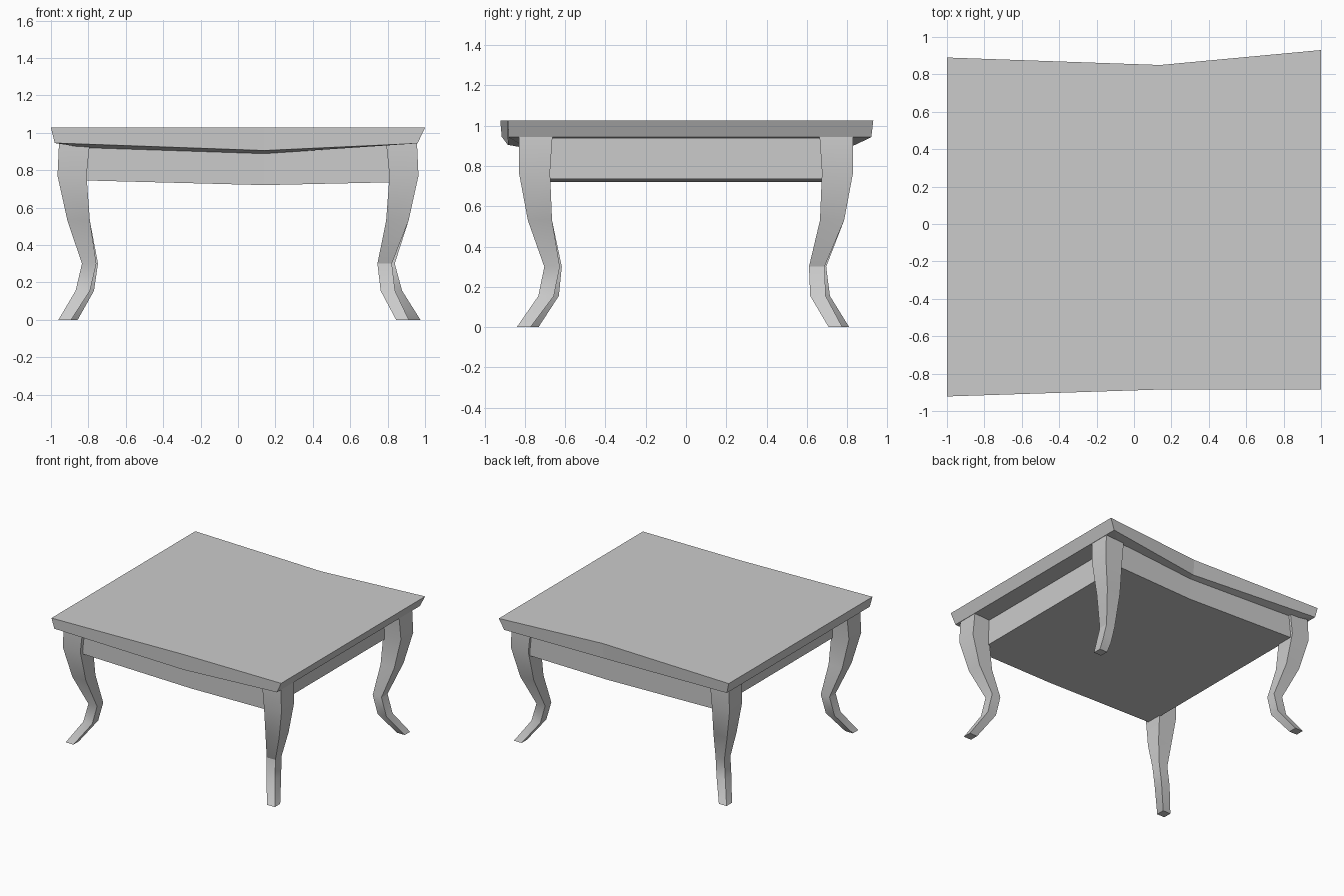
import bpy
import bmesh

cube = bpy.data.objects.get("Cube")
if cube:
    bpy.data.objects.remove(cube, do_unlink=True)

# One plain grey for the whole table
grey = bpy.data.materials.new("plain_grey")
grey.use_nodes = True
colour = (0.6, 0.6, 0.6, 1)
grey.diffuse_color = colour
grey.node_tree.nodes["Principled BSDF"].inputs["Base Color"].default_value = colour


def loft(name, rings, smooth=False):
    """Skin a stack of matching rings and cap both ends."""
    bm = bmesh.new()
    loops = [[bm.verts.new(point) for point in ring] for ring in rings]
    count = len(loops[0])
    for lower, upper in zip(loops, loops[1:]):
        for i in range(count):
            j = (i + 1) % count
            bm.faces.new((lower[i], lower[j], upper[j], upper[i]))
    for cap in (loops[0], loops[-1]):
        if count == 6:
            # A bowed outline is capped by two quads that meet at the bend
            bm.faces.new((cap[0], cap[1], cap[4], cap[5]))
            bm.faces.new((cap[1], cap[2], cap[3], cap[4]))
        else:
            bm.faces.new(cap)
    bmesh.ops.recalc_face_normals(bm, faces=bm.faces)
    mesh = bpy.data.meshes.new(name)
    bm.to_mesh(mesh)
    bm.free()
    mesh.materials.append(grey)
    obj = bpy.data.objects.new(name, mesh)
    bpy.context.collection.objects.link(obj)
    if smooth:
        bpy.ops.object.select_all(action="DESELECT")
        obj.select_set(True)
        bpy.context.view_layer.objects.active = obj
        bpy.ops.object.shade_smooth_by_angle()
    return obj


BEND = 0.14  # where the front and back edges change direction


def bowed_ring(xs, front, back, heights):
    """Six-point outline: right, bend and left along the front, then back again."""
    line = (xs[0], BEND, xs[1])
    ring = [(x, y, z) for x, y, z in zip(line, front, heights)]
    return ring + [(x, y, z) for x, y, z in zip(line, back, heights)][::-1]


# Table top with slanted sides and a sagging underside
loft("table_top", [
    bowed_ring((-0.82, 0.82), (-0.8, -0.79, -0.8), (0.8, 0.79, 0.8), (0.92, 0.888, 0.936)),
    bowed_ring((-0.98, 0.96), (-0.915, -0.885, -0.88), (0.885, 0.84, 0.92), (0.945, 0.905, 0.943)),
    bowed_ring((-1, 1), (-0.922, -0.885, -0.885), (0.89, 0.85, 0.93), (1.027,) * 3),
])

# Apron box under the top
sides, front, back = (-0.82, 0.82), (-0.8, -0.79, -0.8), (0.81, 0.8, 0.81)
loft("apron", [
    bowed_ring(sides, front, back, (0.745, 0.72, 0.735)),
    bowed_ring(sides, front, back, (0.93, 0.9, 0.94)),
])

# Curved legs: height, outer x, outer y, thickness
PROFILE = [
    (0.945, 0.957, 0.828, 0.165),
    (0.77, 0.965, 0.83, 0.155),
    (0.53, 0.912, 0.785, 0.12),
    (0.3, 0.83, 0.695, 0.077),
    (0.155, 0.858, 0.712, 0.077),
    (0, 0.943, 0.806, 0.068),
]


def leg(name, sx, sy, foot_x, foot_y):
    rings = []
    for z, x, y, size in PROFILE:
        drift = max(0, 1 - z / 0.4)
        x += foot_x * drift
        y += foot_y * drift
        corners = ((x, y), (x - size, y), (x - size, y - size), (x, y - size))
        rings.append([(sx * a, sy * b, z) for a, b in corners])
    loft(name, rings, smooth=True)


# Each foot turns out slightly differently
leg("front_left_leg", 1, -1, -0.03, 0.034)
leg("front_right_leg", -1, -1, 0.017, -0.006)
leg("back_left_leg", 1, 1, 0.032, -0.03)
leg("back_right_leg", -1, 1, -0.018, 0.004)
